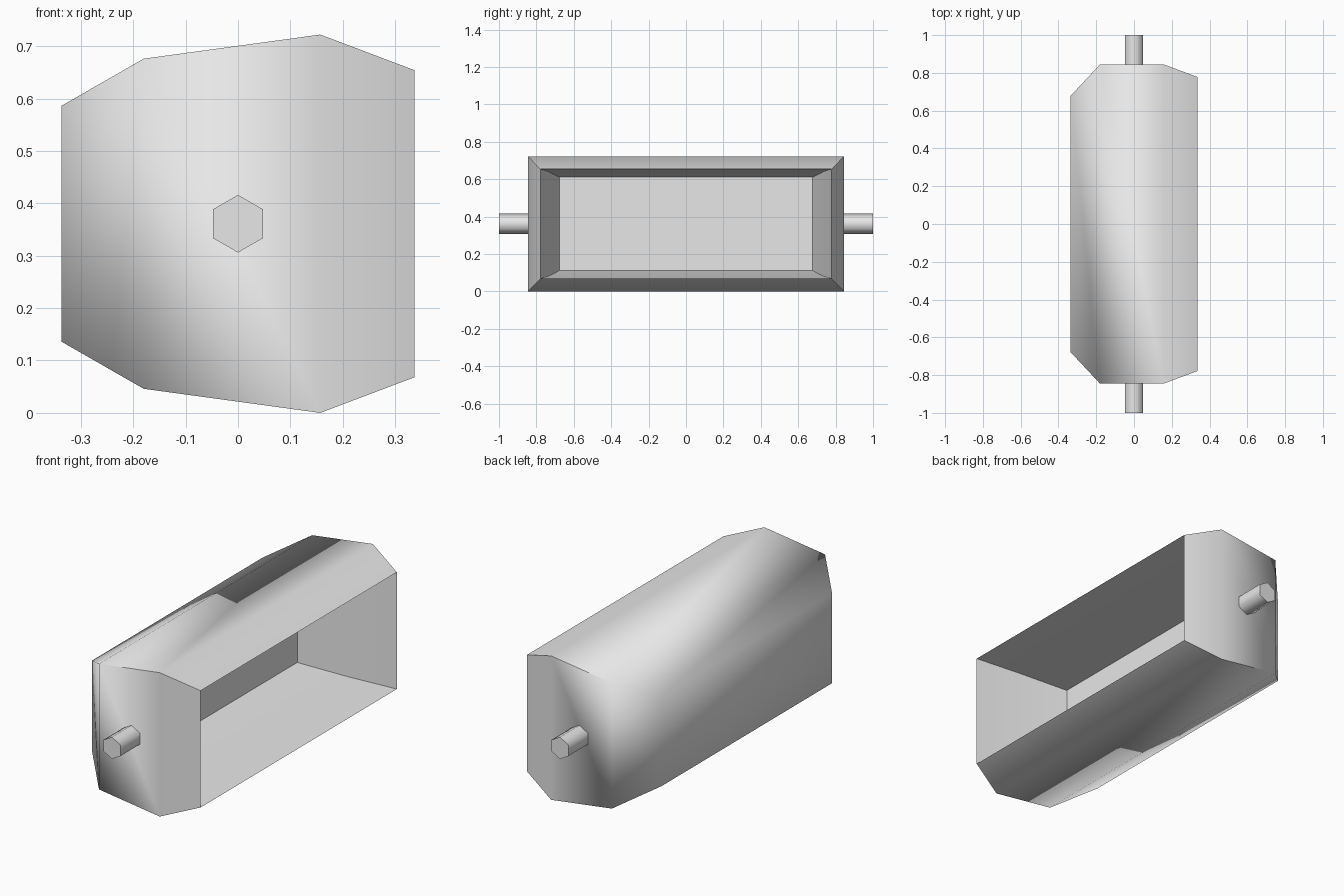
import bpy, bmesh, math

cube = bpy.data.objects.get("Cube")
if cube:
    bpy.data.objects.remove(cube, do_unlink=True)

MID_Z = 0.361

grey = bpy.data.materials.new("light grey")
grey.use_nodes = True
colour = (0.8, 0.8, 0.8, 1)
grey.diffuse_color = colour
grey.node_tree.nodes["Principled BSDF"].inputs["Base Color"].default_value = colour


def finish(obj, angle):
    obj.data.materials.append(grey)
    bpy.ops.object.select_all(action="DESELECT")
    obj.select_set(True)
    bpy.context.view_layer.objects.active = obj
    bpy.ops.object.shade_smooth_by_angle(angle=math.radians(angle))


# Bucket shell: rectangular rings (x, half length, half height),
# from the closed outer back, round the open rim, to the inner back
rings = [
    (-0.337, 0.677, 0.225),
    (-0.18, 0.845, 0.315),
    (0.157, 0.845, 0.361),
    (0.337, 0.778, 0.293),
    (0.10, 0.738, 0.281),
    (-0.145, 0.677, 0.25),
]
bm = bmesh.new()
loops = []
for x, hy, hz in rings:
    corners = [(-1, -1), (1, -1), (1, 1), (-1, 1)]
    loops.append([bm.verts.new((x, sy * hy, MID_Z + sz * hz)) for sy, sz in corners])
for a, b in zip(loops, loops[1:]):
    for i in range(4):
        j = (i + 1) % 4
        bm.faces.new((a[i], a[j], b[j], b[i]))
bm.faces.new(loops[0])
bm.faces.new(loops[-1])
bmesh.ops.recalc_face_normals(bm, faces=bm.faces)
mesh = bpy.data.meshes.new("bucket")
bm.to_mesh(mesh)
bm.free()
bucket = bpy.data.objects.new("bucket", mesh)
bpy.context.collection.objects.link(bucket)
finish(bucket, 75)

# Hexagonal axle stubs on both ends, with a point at the top
for side, name in ((-1, "front_axle"), (1, "back_axle")):
    inner, outer = 0.84, 1.0
    bpy.ops.mesh.primitive_cylinder_add(
        vertices=6, radius=0.055, depth=outer - inner,
        location=(0, side * (inner + outer) / 2, MID_Z),
        rotation=(math.pi / 2, 0, 0))
    axle = bpy.context.object
    axle.name = name
    finish(axle, 75)
